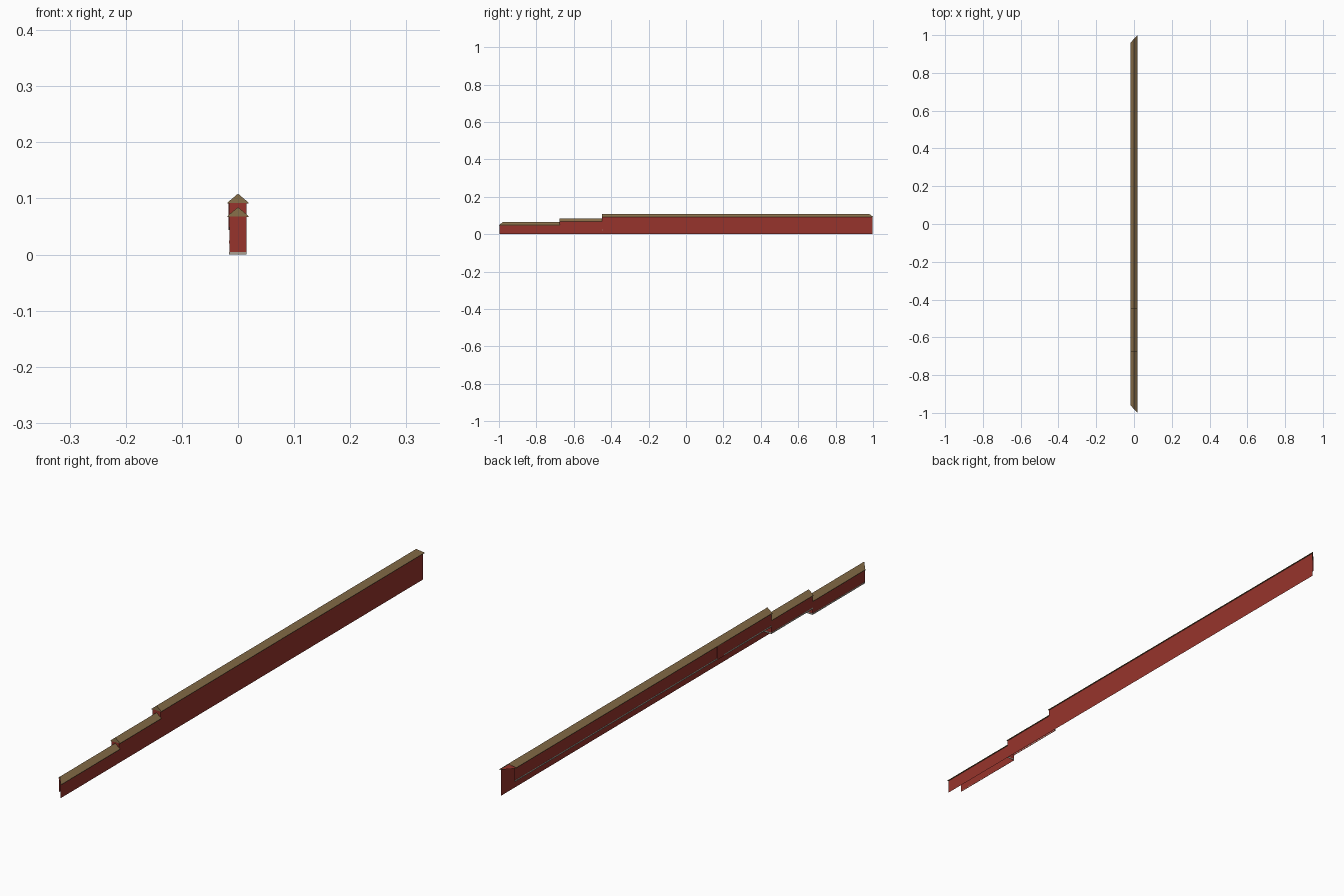
import bpy, bmesh

if "Cube" in bpy.data.objects:
    bpy.data.objects.remove(bpy.data.objects["Cube"])

def mat(name, rgb):
    m = bpy.data.materials.new(name)
    m.diffuse_color = (*rgb, 1)
    m.use_nodes = True
    m.node_tree.nodes["Principled BSDF"].inputs["Base Color"].default_value = m.diffuse_color
    return m

RED = mat("red plaster", (0.31, 0.034, 0.025))
TILE = mat("tan roof tile", (0.25, 0.16, 0.068))
STONE = mat("grey stone", (0.40, 0.35, 0.29))

def shell(name, profile, y0, y1, m, k0=0.0, k1=0.0, closed=True,
          cap0=False, cap1=False, floor=0.0):
    """Sweep a clockwise (x, z) profile along y. k0 and k1 slant the ends for
    mitres; end caps stop at the floor height."""
    bm = bmesh.new()
    a = [bm.verts.new((x, y0 + k0 * x, z)) for x, z in profile]
    b = [bm.verts.new((x, y1 + k1 * x, z)) for x, z in profile]
    n = len(profile)
    for i in range(n if closed else n - 1):
        j = (i + 1) % n
        bm.faces.new((a[i], a[j], b[j], b[i]))
    for use, y, k, step in ((cap0, y0, k0, -1), (cap1, y1, k1, 1)):
        if use:
            pts = [(x, y + k * x, max(z, floor)) for x, z in profile]
            bm.faces.new([bm.verts.new(p) for p in pts[::step]])
    bmesh.ops.remove_doubles(bm, verts=bm.verts, dist=1e-6)
    me = bpy.data.meshes.new(name)
    bm.to_mesh(me)
    bm.free()
    me.materials.append(m)
    ob = bpy.data.objects.new(name, me)
    bpy.context.collection.objects.link(ob)

def rect(x0, x1, z0, z1):
    return [(x0, z0), (x0, z1), (x1, z1), (x1, z0)]

W, E = 0.015, 0.0185        # half widths of wall and eaves
H, PL = 0.048, 0.005        # wall height, plinth height
T = 0.0006                  # plinth projection
K = 0.02 / E                # mitre slope at both far ends

# (name, base z, start y, end y, start slant, end slant)
sections = [("low", 0.0, -0.98, -0.675, -K, 0),
            ("middle", 0.02, -0.675, -0.448, 0, 0),
            ("high", 0.044, -0.448, 0.98, 0, K)]

for name, z, y0, y1, k0, k1 in sections:
    # red wall: left side stands on its step, right side reaches the ground;
    # mitred ends stay open to join the next wall
    wall = [(-W, z), (-W, z + H), (W, z + H), (W, 0)]
    shell(name + "_wall", wall, y0, y1, RED, k0, k1, closed=False,
          cap0=not k0, cap1=not k1, floor=z)
    # gabled tile roof
    roof = [(-E, z + H - 0.001), (-E, z + H + 0.001), (0, z + H + 0.0165),
            (E, z + H + 0.001), (E, z + H - 0.001)]
    shell(name + "_roof", roof, y0, y1, TILE, k0, k1, cap0=not k0)
    # stone plinth along the left side and across the stepped end
    shell(name + "_plinth", rect(-W - T, -W, z, z + PL), y0, y1, STONE, k0, k1,
          cap0=True, cap1=True)
    if not k1:
        shell(name + "_end_plinth", rect(-W - T, W, z, z + PL), y1 - T, y1 + T,
              STONE, cap0=True, cap1=True)

# shallow pier on the left side of the high wall
shell("pier", rect(-W - 0.0015, -W, 0.044, 0.044 + H - 0.001), -0.185, -0.15, RED,
      cap0=True, cap1=True)
